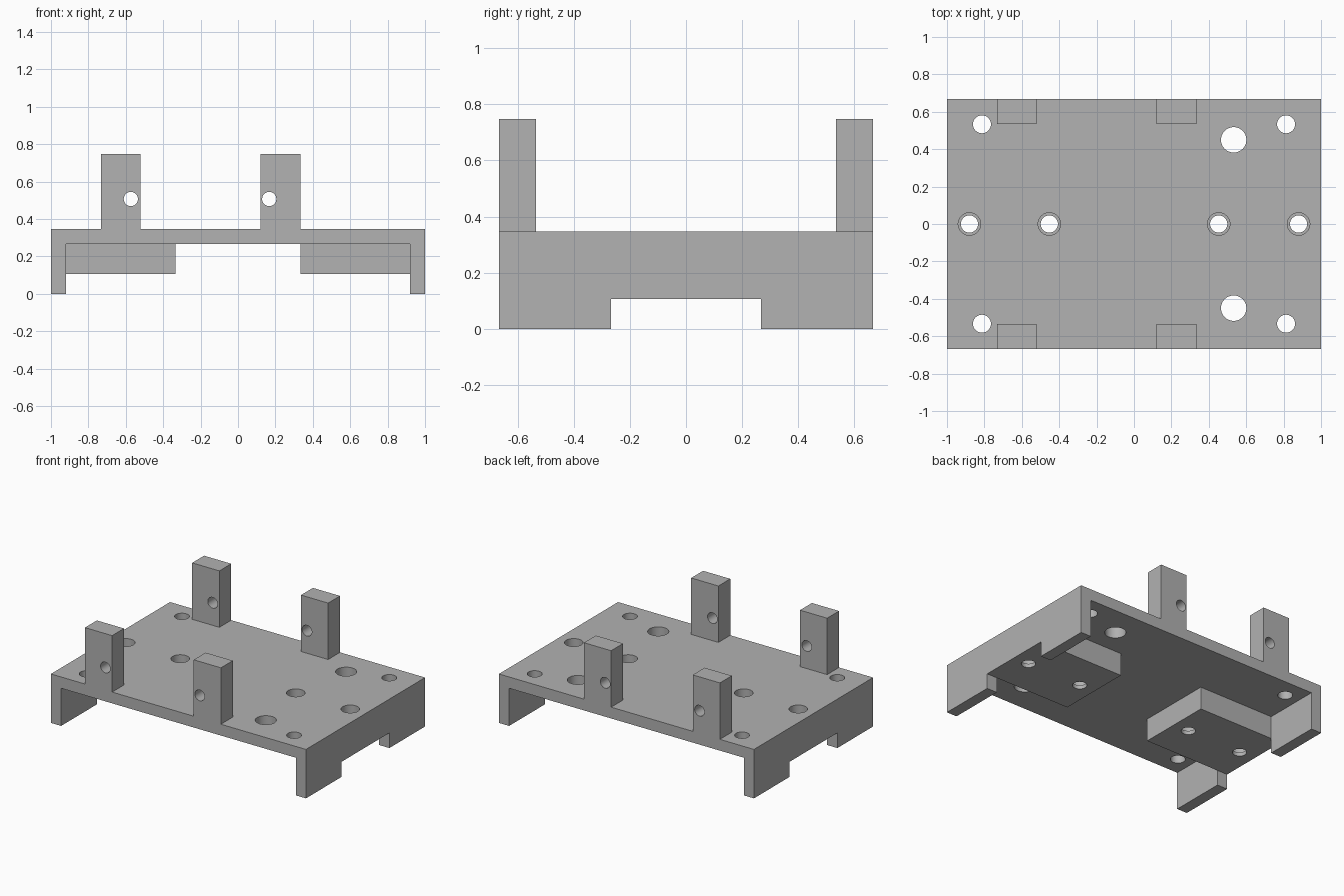
import bpy
import bmesh
from math import radians
from mathutils import Matrix, Vector

cube = bpy.data.objects.get("Cube")
if cube:
    bpy.data.objects.remove(cube, do_unlink=True)

# Main dimensions
HALF_Y = 0.667
PLATE_LOW, PLATE_TOP = 0.267, 0.347
WALL_IN = 0.92
PAD_LOW, PAD_IN, PAD_HALF_Y = 0.107, 0.333, 0.267
POST_TOP, POST_DEPTH = 0.747, 0.133

grey = bpy.data.materials.new("matte_grey")
grey.use_nodes = True
colour = (0.445, 0.445, 0.445, 1)
grey.diffuse_color = colour
grey.node_tree.nodes["Principled BSDF"].inputs["Base Color"].default_value = colour


def make_object(name, bm):
    bmesh.ops.recalc_face_normals(bm, faces=bm.faces)
    mesh = bpy.data.meshes.new(name)
    bm.to_mesh(mesh)
    bm.free()
    mesh.materials.append(grey)
    obj = bpy.data.objects.new(name, mesh)
    bpy.context.collection.objects.link(obj)
    return obj


def box(name, low, high):
    low, high = Vector(low), Vector(high)
    bm = bmesh.new()
    scale = Matrix.Diagonal((*(high - low), 1))
    bmesh.ops.create_cube(bm, size=1, matrix=Matrix.Translation((low + high) / 2) @ scale)
    return make_object(name, bm)


def cylinder(name, centre, radius, length, axis="Z"):
    bm = bmesh.new()
    turn = Matrix.Rotation(radians(90), 4, "X") if axis == "Y" else Matrix()
    bmesh.ops.create_cone(bm, cap_ends=True, segments=48, radius1=radius, radius2=radius,
                          depth=length, matrix=Matrix.Translation(centre) @ turn)
    return make_object(name, bm)


def combine(target, tool, operation):
    """Apply one boolean and discard the tool."""
    mod = target.modifiers.new(operation.lower(), "BOOLEAN")
    mod.operation, mod.object, mod.solver = operation, tool, "EXACT"
    graph = bpy.context.evaluated_depsgraph_get()
    mesh = bpy.data.meshes.new_from_object(target.evaluated_get(graph))
    target.modifiers.clear()
    target.data = mesh
    bpy.data.objects.remove(tool, do_unlink=True)


# Channel: top plate with two side walls, as one extruded profile
profile = [(-1, 0), (-WALL_IN, 0), (-WALL_IN, PLATE_LOW), (WALL_IN, PLATE_LOW),
           (WALL_IN, 0), (1, 0), (1, PLATE_TOP), (-1, PLATE_TOP)]
bm = bmesh.new()
face = bm.faces.new([bm.verts.new((x, -HALF_Y, z)) for x, z in profile])
extruded = bmesh.ops.extrude_face_region(bm, geom=[face])["geom"]
bmesh.ops.translate(bm, vec=(0, 2 * HALF_Y, 0),
                    verts=[v for v in extruded if isinstance(v, bmesh.types.BMVert)])
bracket = make_object("mounting_bracket", bm)

# Gap between the front and back feet
combine(bracket, box("foot_gap", (-2, -PAD_HALF_Y, -1), (2, PAD_HALF_Y, PAD_LOW)), "DIFFERENCE")

# Thick screw pads under the plate
for side in (-1, 1):
    xs = sorted((side * PAD_IN, side * 0.96))
    combine(bracket, box("screw_pad", (xs[0], -PAD_HALF_Y, PAD_LOW),
                         (xs[1], PAD_HALF_Y, 0.3)), "UNION")

# Upright posts along the front and back edges
for x0, x1 in ((-0.733, -0.52), (0.12, 0.333)):
    for side in (-1, 1):
        ys = sorted((side * HALF_Y, side * (HALF_Y - POST_DEPTH)))
        combine(bracket, box("post", (x0, ys[0], 0.31), (x1, ys[1], POST_TOP)), "UNION")

# Cross holes through the posts
for x in (-0.573, 0.167):
    combine(bracket, cylinder("post_hole", (x, 0, 0.507), 0.038, 2, "Y"), "DIFFERENCE")

# Corner holes and large cable holes through the plate
for side in (-1, 1):
    for x, y, radius in ((-0.813, 0.533, 0.048), (0.813, 0.533, 0.048), (0.533, 0.45, 0.068)):
        combine(bracket, cylinder("plate_hole", (x, side * y, 0.3), radius, 0.5), "DIFFERENCE")

# Deep counterbored screw holes through the pads
bore_floor = PAD_LOW + 0.027
for x in (-0.88, -0.453, 0.453, 0.88):
    combine(bracket, cylinder("counterbore", (x, 0, bore_floor + 0.25), 0.06, 0.5), "DIFFERENCE")
    combine(bracket, cylinder("screw_hole", (x, 0, 0.2), 0.046, 0.5), "DIFFERENCE")

# Smooth hole walls with crisp edges
bpy.ops.object.select_all(action="DESELECT")
bracket.select_set(True)
bpy.context.view_layer.objects.active = bracket
bpy.ops.object.shade_smooth_by_angle(angle=radians(30))
